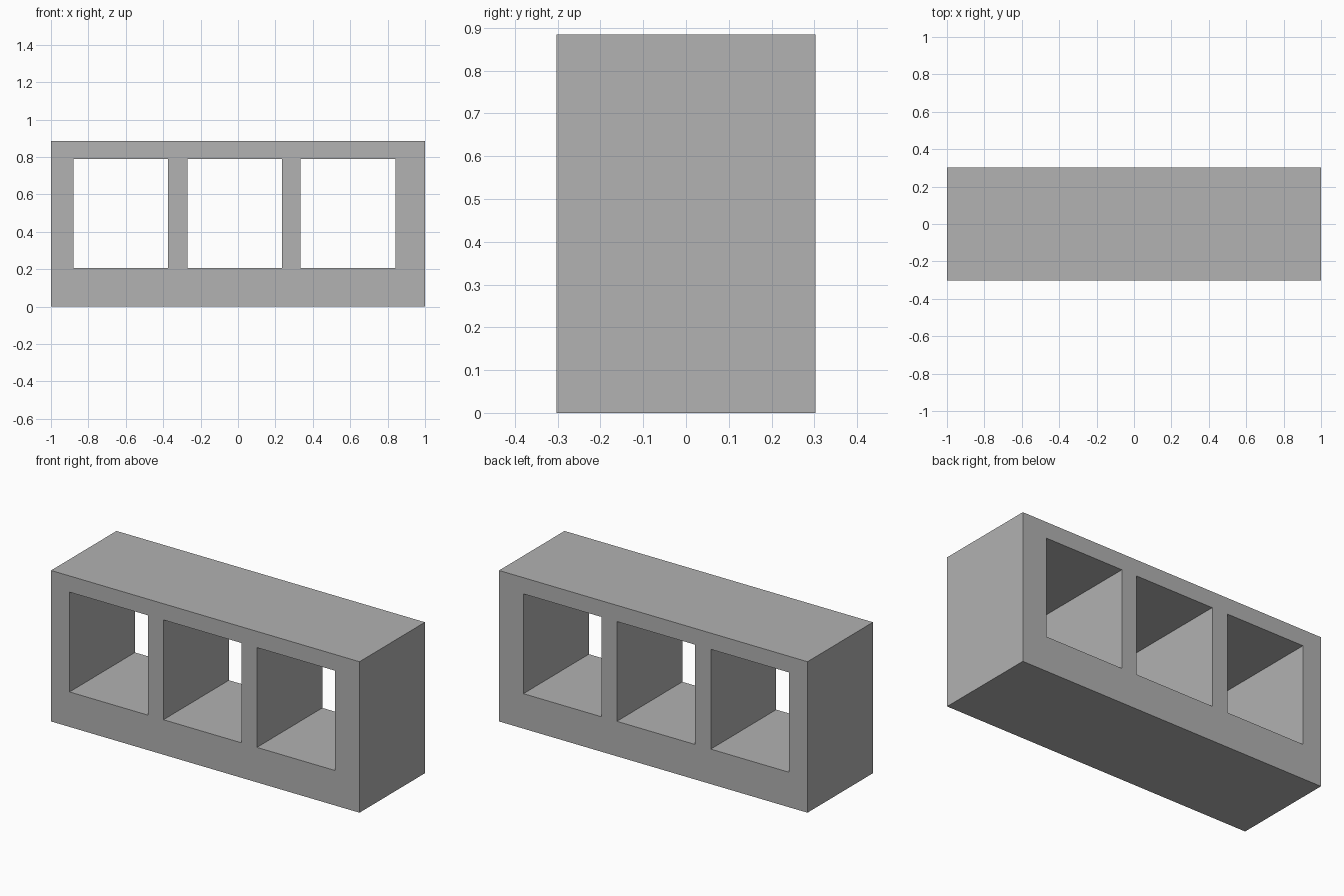
import bpy
import bmesh
from mathutils import Vector

default = bpy.data.objects.get("Cube")
if default:
    bpy.data.objects.remove(default, do_unlink=True)

WIDTH, DEPTH, HEIGHT = 2.0, 0.606, 0.885
SILL, LINTEL = 0.205, 0.79
OPENINGS = [(-0.88, -0.373), (-0.271, 0.236), (0.335, 0.842)]

# Plain grey material
grey = bpy.data.materials.new("plain_grey")
grey.use_nodes = True
colour = (0.445, 0.445, 0.445, 1.0)
grey.diffuse_color = colour
grey.node_tree.nodes["Principled BSDF"].inputs["Base Color"].default_value = colour

# Front face: a grid of panels that leaves the three openings empty
xs = [-WIDTH / 2] + [x for pair in OPENINGS for x in pair] + [WIDTH / 2]
zs = [0.0, SILL, LINTEL, HEIGHT]
bm = bmesh.new()
grid = [[bm.verts.new((x, -DEPTH / 2, z)) for z in zs] for x in xs]
for i in range(len(xs) - 1):
    for j in range(len(zs) - 1):
        is_opening = j == 1 and i % 2 == 1
        if not is_opening:
            bm.faces.new((grid[i][j], grid[i + 1][j],
                          grid[i + 1][j + 1], grid[i][j + 1]))

# Carry the face through to the back, keeping the front panels
result = bmesh.ops.extrude_face_region(bm, geom=bm.faces[:], use_keep_orig=True)
back = [g for g in result["geom"] if isinstance(g, bmesh.types.BMVert)]
bmesh.ops.translate(bm, verts=back, vec=Vector((0, DEPTH, 0)))
bmesh.ops.recalc_face_normals(bm, faces=bm.faces[:])

mesh = bpy.data.meshes.new("three_opening_block")
bm.to_mesh(mesh)
bm.free()
mesh.materials.append(grey)
block = bpy.data.objects.new("three_opening_block", mesh)
bpy.context.collection.objects.link(block)
